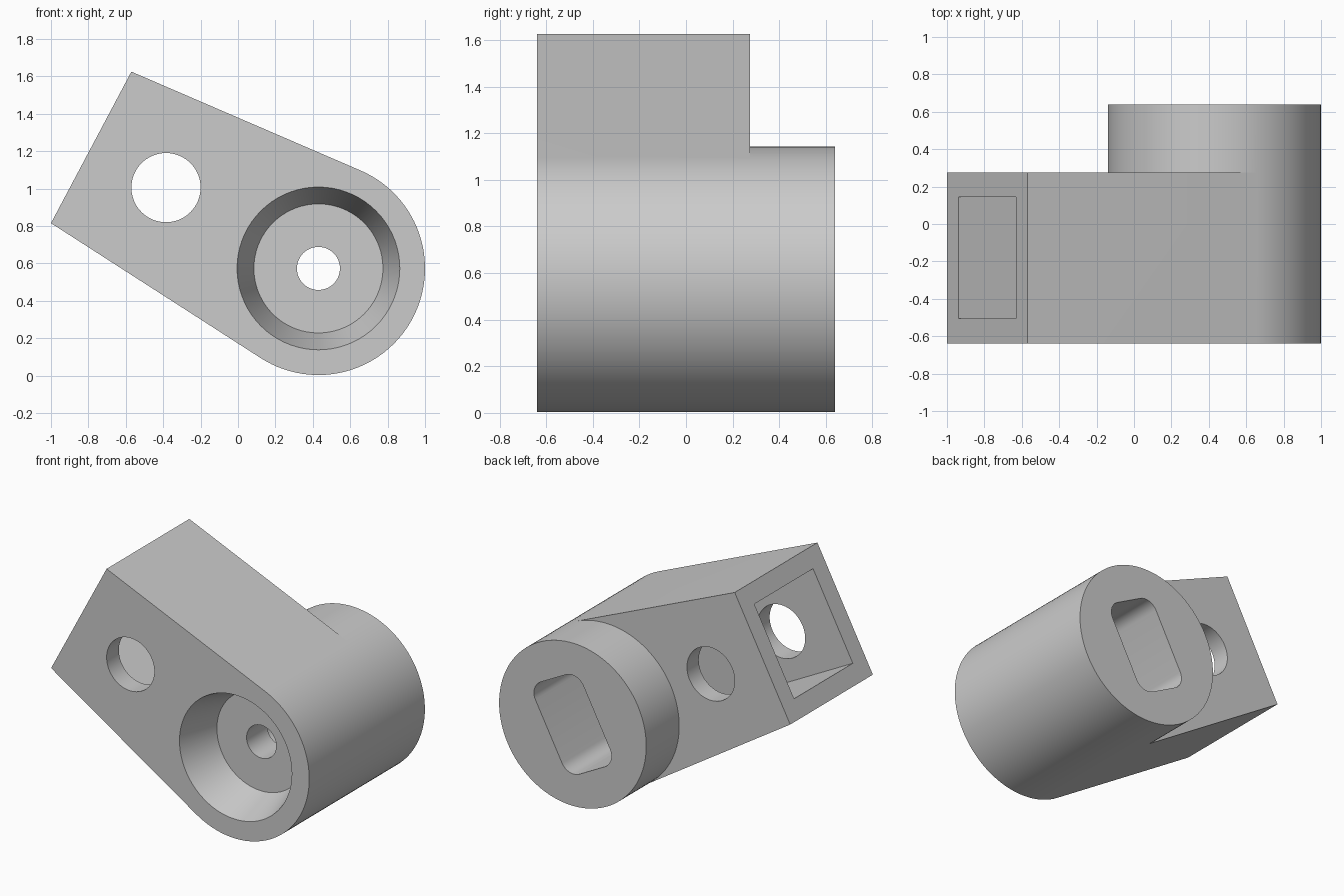
import bpy, bmesh
from math import sin, cos, pi, acos, atan2, hypot, radians
from mathutils import Vector

old = bpy.data.objects.get("Cube")
if old:
    bpy.data.objects.remove(old, do_unlink=True)

# Main dimensions, profiles are in the x-z plane
CENTRE, RADIUS = Vector((0.43, 0.573)), 0.57
LOW, HIGH = Vector((-1.0, 0.815)), Vector((-0.57, 1.625))
FRONT, STEP, BACK = -0.64, 0.275, 0.64
BORE_FLOOR = -0.355
ACROSS = (HIGH - LOW).normalized()          # along the arm's end face
INWARD = Vector((ACROSS.y, -ACROSS.x))      # from the end face to the barrel

grey = bpy.data.materials.new("plain_grey")
grey.use_nodes = True
grey.diffuse_color = (0.6, 0.6, 0.6, 1)
grey.node_tree.nodes["Principled BSDF"].inputs["Base Color"].default_value = grey.diffuse_color


def arc(c, r, a, b, n):
    return [c + r * Vector((cos(a + (b - a) * i / n), sin(a + (b - a) * i / n))) for i in range(n + 1)]


def circle(c, r, n=72):
    return arc(c, r, 0, 2 * pi, n)[:-1]


def ring(bm, profile, y):
    return [bm.verts.new((p.x, y, p.y)) for p in profile]


def skin(bm, a, b):
    for i in range(len(a)):
        j = (i + 1) % len(a)
        bm.faces.new((a[i], a[j], b[j], b[i]))


def finish(bm, name):
    bmesh.ops.recalc_face_normals(bm, faces=bm.faces)
    mesh = bpy.data.meshes.new(name)
    bm.to_mesh(mesh)
    bm.free()
    mesh.materials.append(grey)
    obj = bpy.data.objects.new(name, mesh)
    bpy.context.collection.objects.link(obj)
    return obj


def loft(name, p0, y0, p1, y1):
    bm = bmesh.new()
    a, b = ring(bm, p0, y0), ring(bm, p1, y1)
    skin(bm, a, b)
    bm.faces.new(a)
    bm.faces.new(b)
    return finish(bm, name)


def tangent_angle(p, side):
    d = p - CENTRE
    return atan2(d.y, d.x) + side * acos(RADIUS / hypot(d.x, d.y))


# Body: tapered arm running tangentially into a longer barrel
top, bottom = tangent_angle(HIGH, -1), tangent_angle(LOW, 1)
outer = arc(CENTRE, RADIUS, top, bottom - 2 * pi, 56)
inner = arc(CENTRE, RADIUS, bottom, top, 48)[1:-1]
bm = bmesh.new()
front = ring(bm, [LOW, HIGH] + outer, FRONT)
middle = ring(bm, [LOW, HIGH] + outer, STEP)
hidden = ring(bm, inner, STEP)
rear = ring(bm, outer + inner, BACK)
skin(bm, front, middle)
skin(bm, middle[2:] + hidden, rear)
bm.faces.new(front)
bm.faces.new(rear)
bm.faces.new(middle[:3] + hidden[::-1] + middle[-1:])
body = finish(bm, "arm_and_barrel")

# Rounded slot profile, its long side parallel to the arm's end face
slot = []
half_w, half_l, fillet = 0.21, 0.32, 0.1
for k, (u, v) in enumerate(((1, 1), (-1, 1), (-1, -1), (1, -1))):
    for p in arc(Vector((u * (half_w - fillet), v * (half_l - fillet))), fillet, k * pi / 2, (k + 1) * pi / 2, 10):
        slot.append(CENTRE + INWARD * p.x + ACROSS * p.y)

# Pocket profile, open at the arm's end face
wall, depth = 0.13, 0.8
pocket = [LOW + ACROSS * wall - INWARD * 0.1, HIGH - ACROSS * wall - INWARD * 0.1,
          HIGH - ACROSS * wall + INWARD * depth, LOW + ACROSS * wall + INWARD * depth]

pin = circle(Vector((-0.385, 1.005)), 0.185)
bolt = circle(CENTRE, 0.115, 48)
cutters = [
    loft("bore_cutter", circle(CENTRE, 0.451), FRONT - 0.05, circle(CENTRE, 0.345), BORE_FLOOR),
    loft("slot_cutter", slot, -0.13, slot, BACK + 0.1),
    loft("bolt_hole_cutter", bolt, BORE_FLOOR - 0.05, bolt, 0),
    loft("pocket_cutter", pocket, -0.505, pocket, 0.145),
    loft("pin_hole_cutter", pin, FRONT - 0.1, pin, STEP + 0.1),
]

# Cut each opening in turn
bpy.context.view_layer.objects.active = body
for cutter in cutters:
    cutter.hide_render = True
    mod = body.modifiers.new(cutter.name, "BOOLEAN")
    mod.operation, mod.solver, mod.object = "DIFFERENCE", "EXACT", cutter
    bpy.ops.object.modifier_apply(modifier=mod.name)
    bpy.data.objects.remove(cutter, do_unlink=True)

bpy.ops.object.select_all(action="DESELECT")
body.select_set(True)
bpy.ops.object.shade_smooth_by_angle(angle=radians(25))
